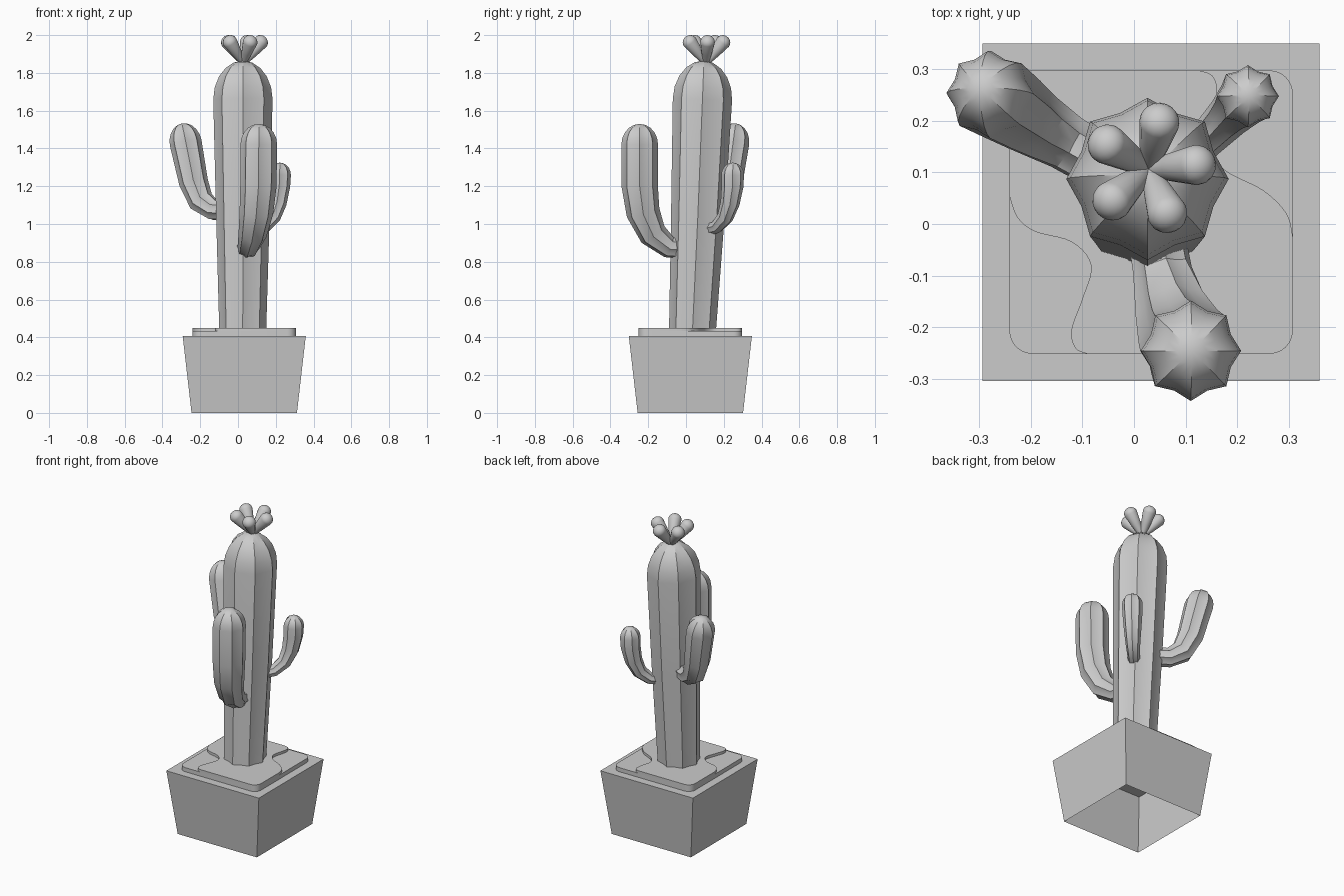
import bpy, math
from mathutils import Vector

if "Cube" in bpy.data.objects:
    bpy.data.objects.remove(bpy.data.objects["Cube"])

CX, CY = 0.033, 0.023
Z = Vector((0, 0, 1))


def make(name, verts, faces, smooth=None):
    me = bpy.data.meshes.new(name)
    me.from_pydata([tuple(v) for v in verts], [], faces)
    ob = bpy.data.objects.new(name, me)
    bpy.context.collection.objects.link(ob)
    bpy.ops.object.select_all(action='DESELECT')
    ob.select_set(True)
    bpy.context.view_layer.objects.active = ob
    bpy.ops.object.mode_set(mode='EDIT')
    bpy.ops.mesh.select_all(action='SELECT')
    bpy.ops.mesh.normals_make_consistent(inside=False)
    bpy.ops.object.mode_set(mode='OBJECT')
    if smooth:
        bpy.ops.object.shade_smooth_by_angle(angle=math.radians(smooth))
    return ob


def loft(name, path, radii, dome, n=8, valley=None, smooth=30, steps=5):
    """Sweep a ribbed (or round) section along a path, closed by a dome."""
    pts = [Vector(p) for p in path]
    tans = [(pts[min(i + 1, len(pts) - 1)] - pts[max(i - 1, 0)]).normalized()
            for i in range(len(pts))]
    tans[-1] = (pts[-1] - pts[-2]).normalized()
    radii = list(radii)
    end, tip, r = pts[-1], tans[-1], radii[-1]
    for k in range(1, steps):
        a = k / steps * math.pi / 2
        pts.append(end + tip * dome * math.sin(a))
        tans.append(tip)
        radii.append(r * math.cos(a))
    m = 2 * n
    verts, faces = [], []
    for p, t, r in zip(pts, tans, radii):
        q = Z.rotation_difference(t)
        for j in range(m):
            a = math.tau * j / m
            rr = r * (valley if valley and j % 2 else 1)
            verts.append(p + q @ Vector((rr * math.cos(a), rr * math.sin(a), 0)))
    for i in range(len(pts) - 1):
        for j in range(m):
            k = (j + 1) % m
            faces.append((i * m + j, i * m + k, (i + 1) * m + k, (i + 1) * m + j))
    verts.append(end + tip * dome)
    base = (len(pts) - 1) * m
    for j in range(m):
        faces.append((base + j, base + (j + 1) % m, len(verts) - 1))
    return make(name, verts, faces, smooth)


def slab(name, outline, z0, z1):
    n = len(outline)
    verts = [(x, y, z) for z in (z0, z1) for x, y in outline]
    faces = [(i, (i + 1) % n, n + (i + 1) % n, n + i) for i in range(n)]
    faces += [tuple(range(n, 2 * n)), tuple(reversed(range(n)))]
    return make(name, verts, faces, 30)


def corner(sx, sy, half=0.274, r=0.045, steps=6):
    """Rounded corner points, counter-clockwise."""
    start = {(1, 1): 0, (-1, 1): 90, (-1, -1): 180, (1, -1): 270}[(sx, sy)]
    cx, cy = CX + sx * (half - r), CY + sy * (half - r)
    return [(cx + r * math.cos(math.radians(start + 90 * i / steps)),
             cy + r * math.sin(math.radians(start + 90 * i / steps)))
            for i in range(steps + 1)]


def spline(p, sub=5):
    """Smooth curve through 2D points."""
    p = [Vector(v) for v in p]
    e = [p[0]] + p + [p[-1]]
    out = []
    for i in range(len(p) - 1):
        a, b, c, d = e[i:i + 4]
        for k in range(sub):
            t = k / sub
            v = 0.5 * (2 * b + (c - a) * t + (2 * a - 5 * b + 4 * c - d) * t * t
                       + (3 * b - a - 3 * c + d) * t ** 3)
            out.append((v.x, v.y))
    return out + [tuple(p[-1])]


# Tapered pot, open underneath
sq = [(-1, -1), (1, -1), (1, 1), (-1, 1)]
pv = [(CX + h * x, CY + h * y, z) for h, z in ((0.279, 0), (0.326, 0.408)) for x, y in sq]
pf = [(i, (i + 1) % 4, 4 + (i + 1) % 4, 4 + i) for i in range(4)] + [(4, 5, 6, 7)]
make("pot", pv, pf)

# Soil: a full lower layer and an upper layer cut by two wavy edges
slab("soil_lower", corner(1, 1) + corner(-1, 1) + corner(-1, -1) + corner(1, -1), 0.408, 0.434)
wave_back = spline([(0.307, -0.025), (0.295, 0.02), (0.25, 0.065), (0.175, 0.105),
                    (0.14, 0.155), (0.155, 0.225), (0.16, 0.265), (0.15, 0.288), (0.125, 0.297)])
wave_front = spline([(-0.241, 0.055), (-0.225, 0.012), (-0.19, -0.015), (-0.12, -0.035),
                     (-0.083, -0.08), (-0.1, -0.145), (-0.121, -0.205), (-0.113, -0.24),
                     (-0.09, -0.251)])
slab("soil_upper", wave_back + corner(-1, 1) + wave_front + corner(1, -1), 0.434, 0.45)

# Ribbed trunk, leaning slightly back
loft("trunk", [(0.025, 0.034, 0.43), (0.026, 0.063, 1.05), (0.026, 0.087, 1.66)],
     [0.124, 0.142, 0.157], 0.205, valley=0.88)

# Three ribbed arms
loft("left_arm",
     [(-0.03, 0.1, 1.07), (-0.13, 0.157, 1.075), (-0.195, 0.195, 1.12),
      (-0.235, 0.222, 1.22), (-0.277, 0.25, 1.43)],
     [0.055, 0.057, 0.068, 0.077, 0.085], 0.105, valley=0.86)
loft("front_arm",
     [(0.04, 0.0, 0.87), (0.055, -0.09, 0.877), (0.077, -0.175, 0.945),
      (0.097, -0.227, 1.06), (0.108, -0.245, 1.2), (0.11, -0.245, 1.42)],
     [0.055, 0.058, 0.075, 0.089, 0.096, 0.097], 0.11, valley=0.86)
loft("back_arm",
     [(0.09, 0.11, 0.973), (0.14, 0.163, 0.985), (0.182, 0.207, 1.035),
      (0.206, 0.233, 1.11), (0.218, 0.246, 1.2), (0.22, 0.247, 1.26)],
     [0.034, 0.036, 0.043, 0.051, 0.058, 0.06], 0.065, valley=0.86)

# Flower of five club-shaped petals
root = Vector((0.028, 0.106, 1.85))
for i in range(5):
    a = math.radians(5 + 72 * i)
    tip = root + Vector((0.093 * math.cos(a), 0.093 * math.sin(a), 0.113))
    loft(f"petal_{i + 1}", [root, root.lerp(tip, 0.5), tip], [0.014, 0.028, 0.039],
         0.036, n=8, smooth=60)
